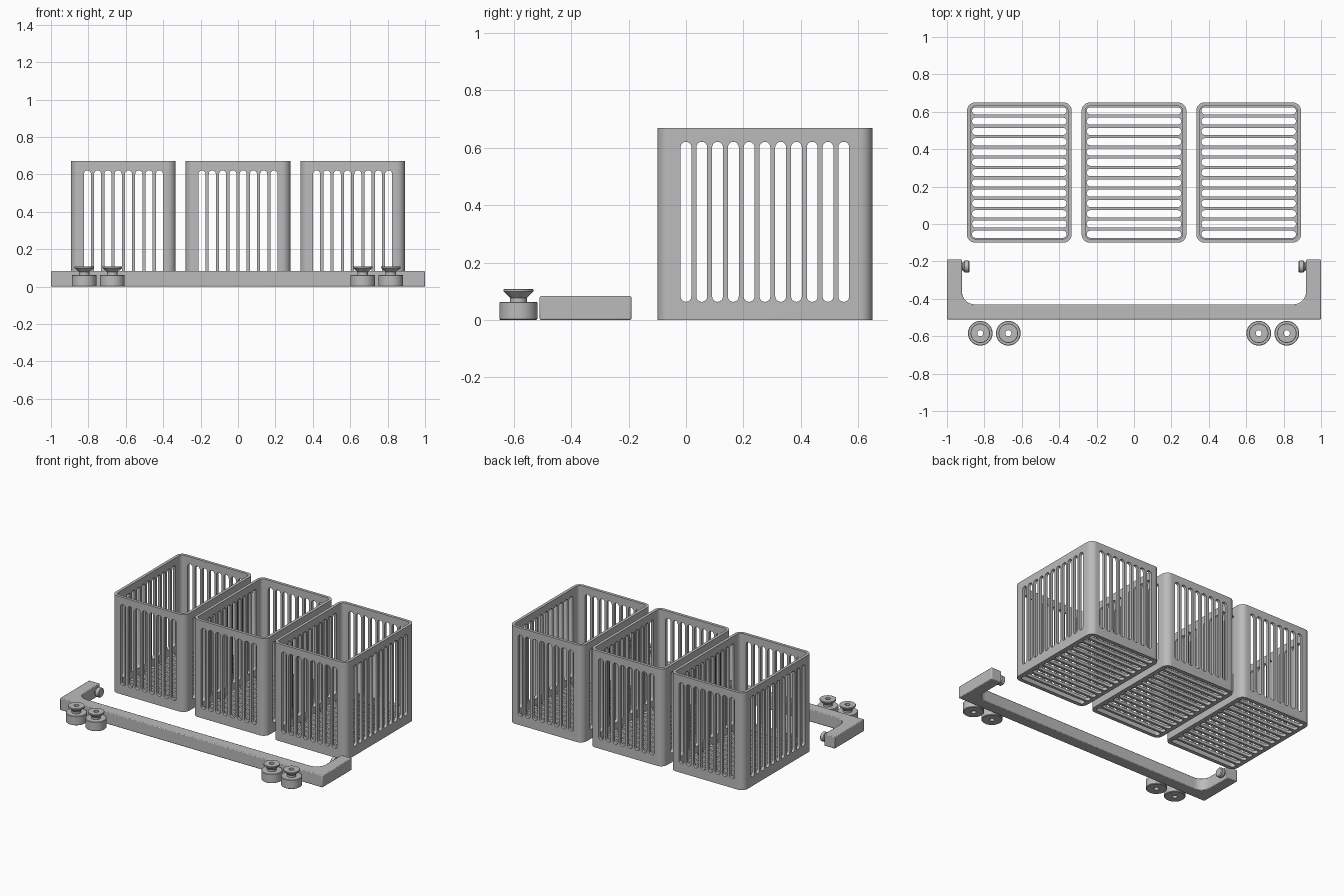
import bpy, bmesh, math
from mathutils import Matrix, Vector

if "Cube" in bpy.data.objects:
    bpy.data.objects.remove(bpy.data.objects["Cube"])

grey = bpy.data.materials.new("plastic_grey")
grey.diffuse_color = (0.5, 0.5, 0.5, 1)
grey.use_nodes = True
grey.node_tree.nodes["Principled BSDF"].inputs["Base Color"].default_value = grey.diffuse_color


def make_object(name, bm, smooth=True):
    bmesh.ops.recalc_face_normals(bm, faces=bm.faces)
    mesh = bpy.data.meshes.new(name)
    bm.to_mesh(mesh)
    bm.free()
    mesh.materials.append(grey)
    ob = bpy.data.objects.new(name, mesh)
    bpy.context.collection.objects.link(ob)
    if smooth:
        smooth_object(ob)
    return ob


def smooth_object(ob):
    bpy.ops.object.select_all(action='DESELECT')
    bpy.context.view_layer.objects.active = ob
    ob.select_set(True)
    bpy.ops.object.shade_smooth_by_angle(angle=math.radians(30))


def arc(cx, cy, r, a0, a1, n):
    return [(cx + r * math.cos(math.radians(a0 + (a1 - a0) * i / n)),
             cy + r * math.sin(math.radians(a0 + (a1 - a0) * i / n))) for i in range(n + 1)]


def rounded_rect(hx, hy, r, n=8):
    pts = []
    for k, (sx, sy) in enumerate([(1, 1), (-1, 1), (-1, -1), (1, -1)]):
        pts += arc(sx * (hx - r), sy * (hy - r), r, 90 * k, 90 * k + 90, n)
    return pts


def loft(bm, rings, close=False):
    """Bridge equal-length rings of points; cap the ends or close the loop."""
    loops = [[bm.verts.new(p) for p in ring] for ring in rings]
    pairs = list(zip(loops, loops[1:])) + ([(loops[-1], loops[0])] if close else [])
    for a, b in pairs:
        for i in range(len(a)):
            j = (i + 1) % len(a)
            bm.faces.new((a[i], a[j], b[j], b[i]))
    if not close:
        bm.faces.new(loops[0])
        bm.faces.new(loops[-1])


def slot_cutter(name, centres, half_len, r, to_3d, d0, d1):
    """Row of stadium-shaped prisms; to_3d maps (across, along, depth) to a point."""
    bm = bmesh.new()
    for c in centres:
        prof = arc(c, half_len - r, r, 0, 180, 8) + arc(c, -half_len + r, r, 180, 360, 8)
        loft(bm, [[to_3d(u, v, d) for u, v in prof] for d in (d0, d1)])
    ob = make_object(name, bm, False)
    ob.hide_render = True
    return ob


def spaced(n, step):
    return [(i - (n - 1) / 2) * step for i in range(n)]


# Basket shell, centred on its own origin
HX, HY, H, T, R = 0.28, 0.375, 0.67, 0.02, 0.045
outer, inner = rounded_rect(HX, HY, R), rounded_rect(HX - T, HY - T, R - T)
bm = bmesh.new()
loft(bm, [[(x, y, z) for x, y in prof] for prof, z in
          ((outer, 0), (outer, H), (inner, H), (inner, T))])
basket = make_object("basket_left", bm, False)

# Slots through the walls and floor
ZC, ZH, SR, STEP = 0.342, 0.279, 0.019, 0.055
cutters = [
    slot_cutter("front_slots", spaced(8, STEP), ZH, SR, lambda u, v, d: (u, d, ZC + v), -0.5, 0.5),
    slot_cutter("side_slots", spaced(11, STEP), ZH, SR, lambda u, v, d: (d, u, ZC + v), -0.5, 0.5),
    slot_cutter("floor_slots", spaced(13, STEP), 0.253, SR, lambda u, v, d: (v, u, d), -0.1, 0.045),
]
for c in cutters:
    mod = basket.modifiers.new(c.name, 'BOOLEAN')
    mod.operation, mod.solver, mod.object = 'DIFFERENCE', 'EXACT', c
bpy.context.view_layer.update()
cut_mesh = bpy.data.meshes.new_from_object(
    basket.evaluated_get(bpy.context.evaluated_depsgraph_get()))
basket.modifiers.clear()
basket.data = cut_mesh
for c in cutters:
    bpy.data.objects.remove(c)
smooth_object(basket)

# Three equal baskets in a row
basket.location = (-0.613, 0.275, 0)
for name, x in (("basket_middle", 0), ("basket_right", 0.613)):
    copy = basket.copy()
    copy.name = name
    copy.location.x = x
    bpy.context.collection.objects.link(copy)

# U-shaped handle bar with filleted inner corners
half = [(1, -0.51), (1, -0.19), (0.92, -0.19)] + arc(0.85, -0.36, 0.07, 0, -90, 8)
prof = half + [(-x, y) for x, y in reversed(half)]
bm = bmesh.new()
loft(bm, [[(x, y, z) for x, y in prof] for z in (0, 0.083)])
handle = make_object("handle_bar", bm)
bev = handle.modifiers.new("edge_bevel", 'BEVEL')
bev.width, bev.segments, bev.limit_method = 0.005, 2, 'ANGLE'
bev.angle_limit = math.radians(40)


def turned(name, prof, n, matrix, close=False):
    """Revolve (radius, height) points about z, then place with matrix."""
    bm = bmesh.new()
    loft(bm, [[matrix @ Vector((r * math.cos(2 * math.pi * i / n),
                                r * math.sin(2 * math.pi * i / n), h)) for i in range(n)]
              for r, h in prof], close)
    return make_object(name, bm)


# Pivot pegs on the inner faces of the handle arms
peg = [(0.021, -0.005), (0.021, 0.006), (0.032, 0.014), (0.032, 0.035), (0.027, 0.04)]
for side, s in (("left", 1), ("right", -1)):
    place = Matrix.Translation((-0.92 * s, -0.228, 0.042)) @ Matrix.Rotation(s * math.pi / 2, 4, 'Y')
    turned(side + "_pivot_peg", peg, 24, place)

# Flared plugs with a hole through the middle
plug = [(0.016, 0), (0.063, 0), (0.066, 0.003), (0.066, 0.06), (0.063, 0.063), (0.029, 0.063),
        (0.029, 0.077), (0.052, 0.099), (0.052, 0.106), (0.05, 0.108), (0.016, 0.108)]
for i, x in enumerate((-0.822, -0.672, 0.667, 0.817)):
    turned(f"plug_{i + 1}", plug, 40, Matrix.Translation((x, -0.584, 0)), True)
